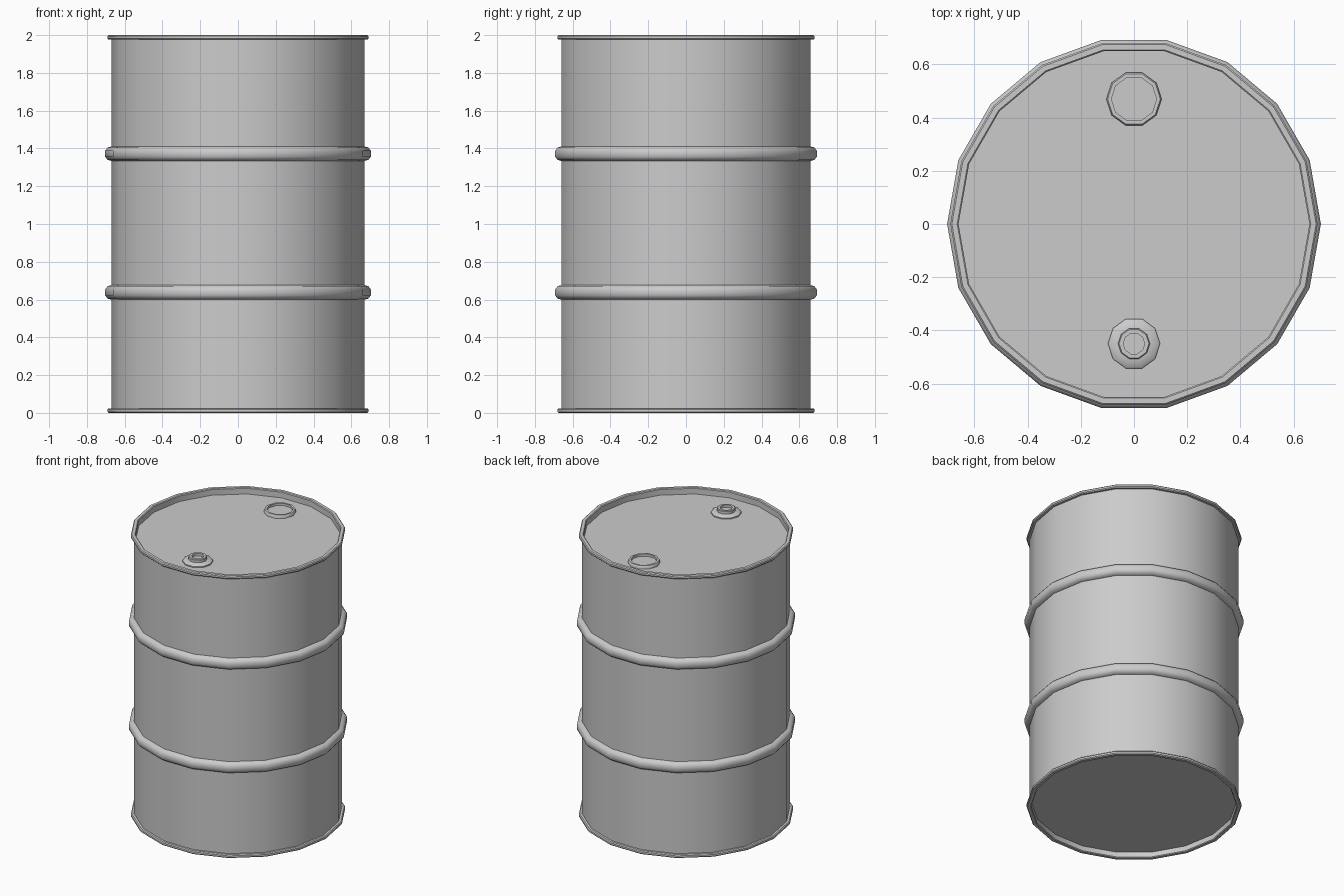
import bpy, bmesh, math

if "Cube" in bpy.data.objects:
    bpy.data.objects.remove(bpy.data.objects["Cube"])


def lathe(name, profile, sides, centre=(0, 0), closed=False):
    """Revolve (radius, z) points around a vertical axis; radius 0 makes a pole."""
    bm = bmesh.new()
    rings = []
    for r, z in profile:
        if r == 0:
            rings.append([bm.verts.new((0, 0, z))] * sides)
        else:
            rings.append([bm.verts.new((r * math.cos(2 * math.pi * i / sides),
                                        r * math.sin(2 * math.pi * i / sides), z))
                          for i in range(sides)])
    pairs = list(zip(rings, rings[1:]))
    if closed:
        pairs.append((rings[-1], rings[0]))
    for low, high in pairs:
        for i in range(sides):
            j = (i + 1) % sides
            bm.faces.new(dict.fromkeys((low[i], low[j], high[j], high[i])))
    bmesh.ops.recalc_face_normals(bm, faces=bm.faces)
    mesh = bpy.data.meshes.new(name)
    bm.to_mesh(mesh)
    bm.free()
    obj = bpy.data.objects.new(name, mesh)
    obj.location = (*centre, 0)
    bpy.context.collection.objects.link(obj)
    bpy.ops.object.select_all(action='DESELECT')
    obj.select_set(True)
    bpy.context.view_layer.objects.active = obj
    bpy.ops.object.shade_smooth_by_angle(angle=math.radians(40))
    return obj


BODY = 0.67
LID = 1.955


def rib(z):
    # rolled hoop bulging out of the wall
    return [(BODY, z - 0.038), (0.69, z - 0.033), (0.703, z - 0.016),
            (0.703, z + 0.016), (0.69, z + 0.033), (BODY, z + 0.038)]


# drum shell: recessed base, bottom rim, wall with two hoops, top rim, recessed lid
shell = [(0, 0.04), (0.66, 0.04), (0.66, 0.005), (0.665, 0), (0.685, 0), (0.691, 0.006),
         (0.691, 0.018), (0.685, 0.024), (BODY, 0.024)]
shell += rib(0.638) + rib(1.372)
shell += [(BODY, 1.976), (0.685, 1.976), (0.691, 1.982), (0.691, 1.994), (0.685, 2.0),
          (0.665, 2.0), (0.66, 1.995), (0.66, LID), (0, LID)]
lathe("drum_shell", shell, 18)

# large bung: raised ring with a sunken plug
lathe("large_bung", [(0.104, LID - 0.003), (0.104, LID + 0.016), (0.099, LID + 0.022),
                     (0.085, LID + 0.022), (0.085, LID + 0.006), (0, LID + 0.006)],
      10, (0, 0.47))

# small pouring spout: flange, neck and opening
lathe("small_spout", [(0.098, LID - 0.003), (0.098, LID + 0.008), (0.092, LID + 0.014),
                      (0.06, LID + 0.018), (0.06, LID + 0.036), (0.056, LID + 0.04),
                      (0.04, LID + 0.04), (0.04, LID + 0.022), (0, LID + 0.022)],
      10, (0, -0.45))
